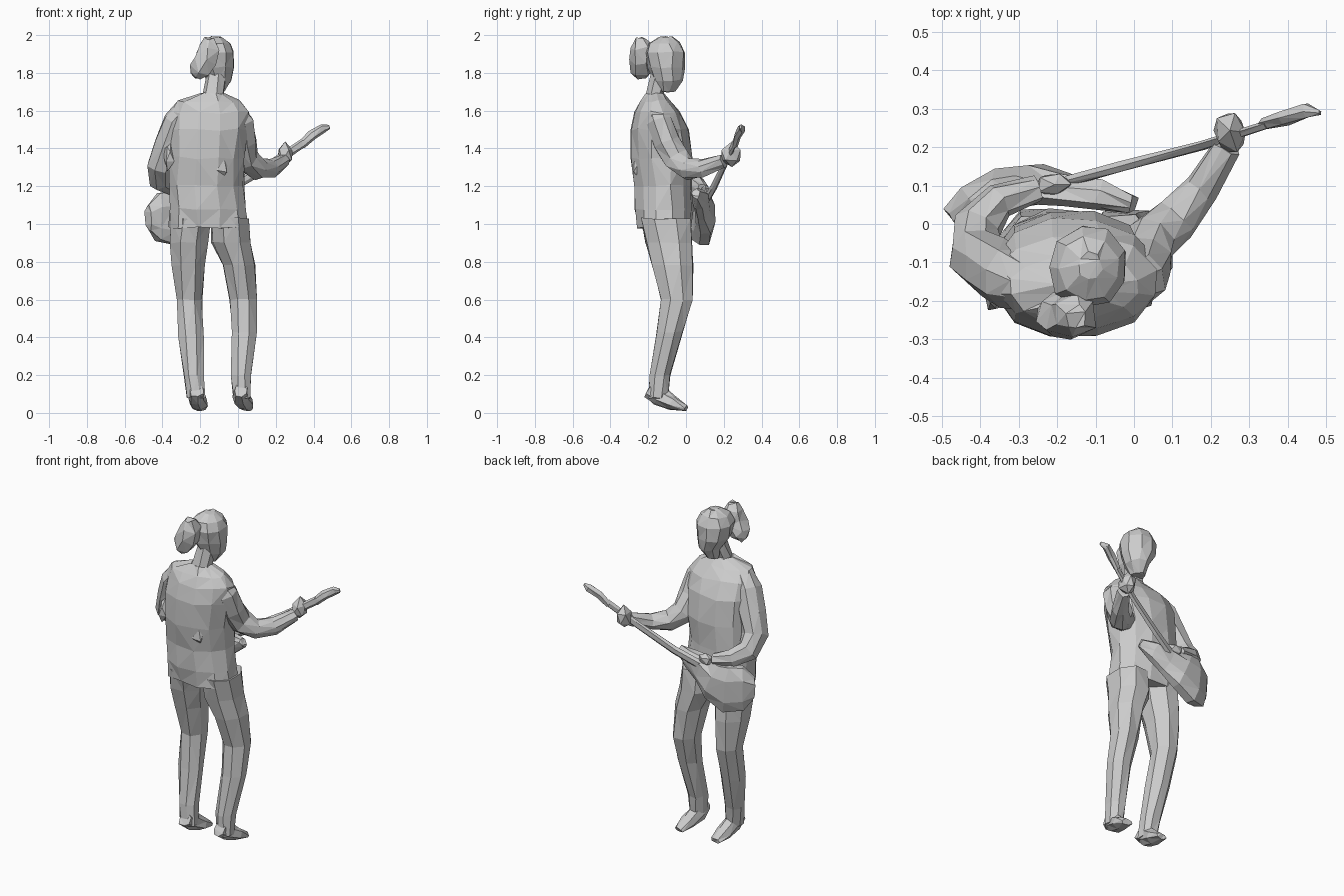
import bpy, bmesh, math, random
from mathutils import Vector

random.seed(4)
X, Y, UP = Vector((1, 0, 0)), Vector((0, 1, 0)), Vector((0, 0, 1))


def finish(name, bm, jitter):
    """Roughen slightly, triangulate and keep flat faces."""
    for v in bm.verts:
        v.co += Vector([random.uniform(-jitter, jitter) for _ in range(3)])
        v.co.z = max(v.co.z, 0)
    bmesh.ops.recalc_face_normals(bm, faces=bm.faces)
    bmesh.ops.triangulate(bm, faces=bm.faces)
    me = bpy.data.meshes.new(name)
    bm.to_mesh(me)
    bm.free()
    ob = bpy.data.objects.new(name, me)
    bpy.context.collection.objects.link(ob)
    return ob


def loft(name, secs, n=8, ref=X, up=None, power=1.0, jitter=0.005):
    """Skin oval sections (x, y, z, r_ref, r_other) along a path."""
    bm = bmesh.new()
    pts = [Vector(s[:3]) for s in secs]
    rings = []
    for i, s in enumerate(secs):
        t = up or (pts[min(i + 1, len(pts) - 1)] - pts[max(i - 1, 0)]).normalized()
        u = (ref - t * ref.dot(t)).normalized()
        w = t.cross(u)
        ring = []
        for k in range(n):
            a = 2 * math.pi * (k + 0.5) / n
            c, d = math.cos(a), math.sin(a)
            c = 1.05 * math.copysign(abs(c) ** power, c)
            d = 1.05 * math.copysign(abs(d) ** power, d)
            ring.append(bm.verts.new(pts[i] + u * c * s[3] + w * d * s[-1]))
        rings.append(ring)
    for r0, r1 in zip(rings, rings[1:]):
        for k in range(n):
            bm.faces.new((r0[k], r0[(k + 1) % n], r1[(k + 1) % n], r1[k]))
    bm.faces.new(rings[0])
    bm.faces.new(rings[-1])
    return finish(name, bm, jitter)


def blob(name, loc, size, jitter=0.006):
    bm = bmesh.new()
    bmesh.ops.create_icosphere(bm, subdivisions=1, radius=1)
    for v in bm.verts:
        v.co = Vector([c * s + l for c, s, l in zip(v.co, size, loc)])
    return finish(name, bm, jitter)


# Head, neck and tied-back hair
loft("head", [(-.11, -.1, 1.7, .035, .04), (-.1, -.095, 1.76, .063, .075),
              (-.115, -.105, 1.83, .09, .095), (-.12, -.11, 1.91, .1, .102),
              (-.115, -.115, 1.96, .075, .08), (-.115, -.11, 1.99, .03, .035)], 9, up=UP)
loft("neck", [(-.14, -.17, 1.63, .09, .07), (-.13, -.165, 1.69, .055, .048),
              (-.115, -.13, 1.79, .05, .055)], 7, up=UP)
loft("ponytail", [(-.15, -.245, 1.985, .03), (-.155, -.24, 1.94, .058), (-.17, -.235, 1.87, .06),
                  (-.205, -.235, 1.81, .052), (-.23, -.235, 1.775, .025)], 6, jitter=.01)

# Jacket torso
loft("torso", [(-.155, -.115, .98, .205, .138), (-.16, -.115, 1.08, .2, .148),
               (-.17, -.12, 1.2, .195, .145), (-.165, -.13, 1.35, .195, .16),
               (-.155, -.14, 1.5, .21, .148), (-.15, -.15, 1.59, .2, .115),
               (-.155, -.165, 1.65, .165, .075), (-.13, -.165, 1.69, .06, .05)],
     12, up=UP, power=.93, jitter=.007)
# Crumpled cloth on the back of the jacket
for i, p in enumerate([(-.36, -.19, 1.36), (-.1, -.26, 1.42), (-.09, -.245, 1.31)]):
    blob("cloth_fold_%d" % i, p, (.035, .035, .075), .015)

# Legs and tiptoe feet
loft("left_leg", [(-.25, -.11, 1.03, .105, .135), (-.26, -.09, .9, .1, .125),
                  (-.263, -.07, .78, .088, .112), (-.26, -.05, .6, .07, .083),
                  (-.25, -.095, .4, .067, .068), (-.235, -.14, .2, .055, .057),
                  (-.22, -.15, .08, .048, .052)], 8, up=UP)
loft("right_leg", [(-.04, -.11, 1.03, .105, .135), (-.035, -.09, .9, .105, .125),
                   (.005, -.07, .78, .088, .112), (.028, -.05, .6, .073, .083),
                   (.033, -.085, .43, .068, .068), (.018, -.14, .2, .053, .057),
                   (.02, -.15, .08, .045, .052)], 8, up=UP)
for side, x, dx in (("left", -.22, .02), ("right", .015, .035)):
    loft(side + "_foot", [(x, -.2, .12, .035, .04), (x, -.14, .09, .045, .052),
                          (x + dx * .6, -.07, .05, .048, .038), (x + dx, 0, .022, .03, .014)], 7)

# Arms: one hand at the strings, the other on the guitar neck
loft("left_arm", [(-.27, -.16, 1.61, .06), (-.32, -.14, 1.54, .078), (-.37, -.11, 1.42, .077),
                  (-.41, -.08, 1.31, .07), (-.41, -.01, 1.235, .06), (-.35, .06, 1.2, .048),
                  (-.25, .09, 1.18, .034)], 8)
loft("right_arm", [(-.03, -.16, 1.61, .055), (.01, -.14, 1.54, .072), (.025, -.1, 1.43, .072),
                   (.043, -.045, 1.34, .066), (.11, .01, 1.29, .056), (.18, .09, 1.295, .045),
                   (.24, .2, 1.335, .034)], 8)
blob("left_hand", (-.21, .1, 1.17), (.055, .03, .04))
blob("right_hand", (.25, .24, 1.365), (.048, .058, .068))

# Guitar: body wraps round the hip, neck runs up past the hand
loft("guitar_body", [(-.475, .02, 1.03, .025, .07), (-.425, .05, 1.035, .045, .125),
                     (-.34, .09, 1.03, .055, .145), (-.26, .1, 1.055, .05, .12),
                     (-.17, .085, 1.1, .04, .085), (-.08, .075, 1.135, .035, .055),
                     (0, .05, 1.16, .02, .025)], 8, ref=Y, power=.85, jitter=.007)
loft("guitar_neck", [(-.25, .09, 1.1, .016, .03), (-.03, .15, 1.2, .013, .026),
                     (.18, .205, 1.32, .012, .022), (.35, .26, 1.43, .012, .022)],
     6, ref=Y, jitter=.003)
loft("guitar_headstock", [(.34, .26, 1.42, .014, .022), (.39, .275, 1.47, .018, .028),
                          (.45, .295, 1.505, .018, .024), (.485, .288, 1.515, .008, .012)],
     6, ref=Y, jitter=.003)
